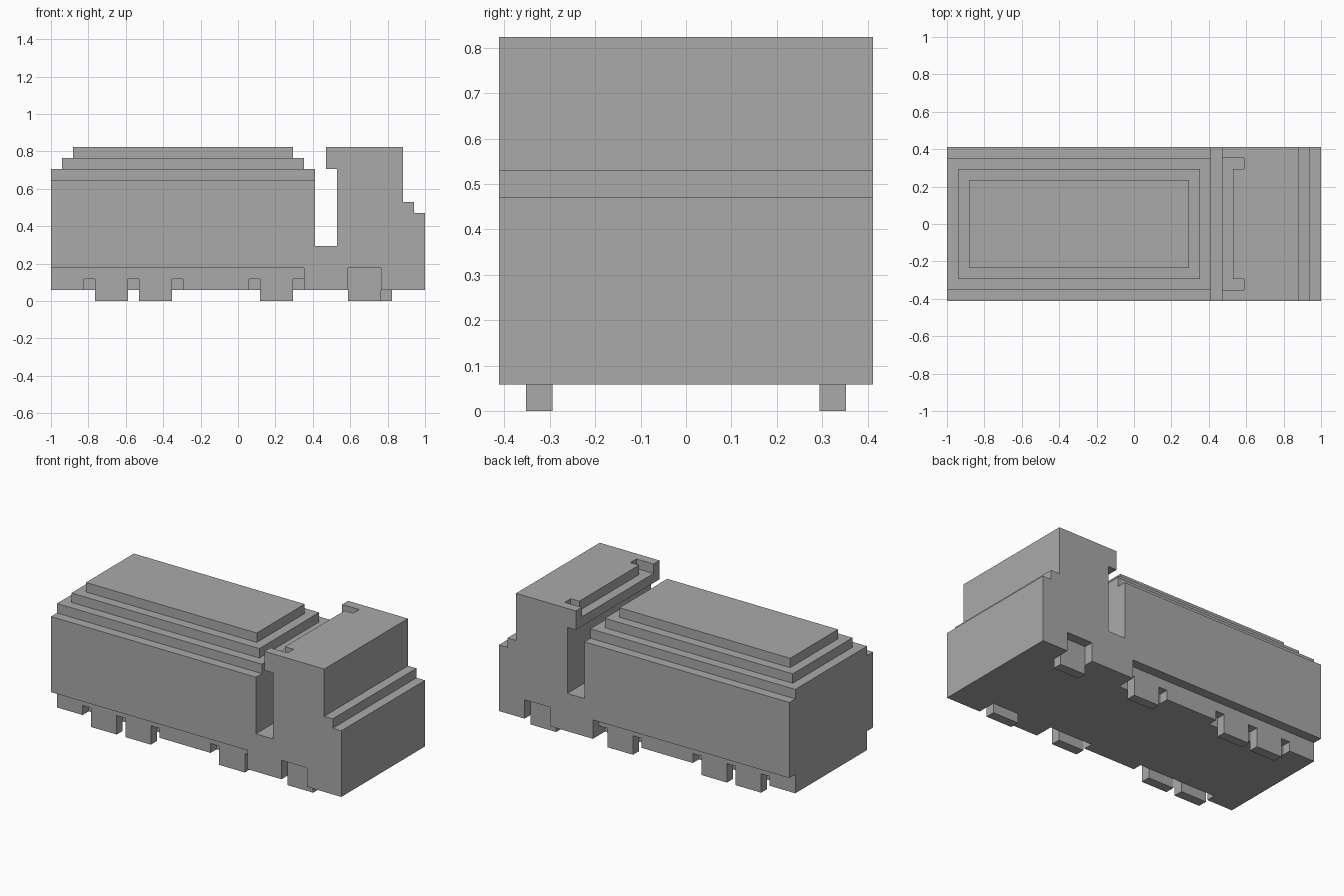
import bpy, bmesh
from mathutils import Vector

U = 1 / 17  # one block of the grid the truck is built on

cube = bpy.data.objects.get("Cube")
if cube:
    bpy.data.objects.remove(cube, do_unlink=True)

grey = bpy.data.materials.new("plain grey")
grey.use_nodes = True
colour = (0.4, 0.4, 0.4, 1)
grey.diffuse_color = colour
grey.node_tree.nodes["Principled BSDF"].inputs["Base Color"].default_value = colour


def extrude(name, profile, y0, y1):
    """Push a side profile (x, z in blocks) from y0 to y1."""
    bm = bmesh.new()
    face = bm.faces.new([bm.verts.new((x * U, y0 * U, z * U)) for x, z in profile])
    ext = bmesh.ops.extrude_face_region(bm, geom=[face])
    moved = [v for v in ext["geom"] if isinstance(v, bmesh.types.BMVert)]
    bmesh.ops.translate(bm, verts=moved, vec=Vector((0, (y1 - y0) * U, 0)))
    bmesh.ops.recalc_face_normals(bm, faces=bm.faces)
    mesh = bpy.data.meshes.new(name)
    bm.to_mesh(mesh)
    bm.free()
    mesh.materials.append(grey)
    obj = bpy.data.objects.new(name, mesh)
    bpy.context.collection.objects.link(obj)
    return obj


def box(name, x0, x1, y0, y1, z0, z1):
    return extrude(name, [(x0, z0), (x1, z0), (x1, z1), (x0, z1)], y0, y1)


def carve(obj, cutters):
    """Subtract the cutters from obj, then throw them away."""
    for cutter in cutters:
        cutter.hide_render = True
        mod = obj.modifiers.new("carve", 'BOOLEAN')
        mod.operation = 'DIFFERENCE'
        mod.solver = 'EXACT'
        mod.object = cutter
    graph = bpy.context.evaluated_depsgraph_get()
    mesh = bpy.data.meshes.new_from_object(obj.evaluated_get(graph))
    obj.modifiers.clear()
    obj.data = mesh
    for cutter in cutters:
        bpy.data.objects.remove(cutter, do_unlink=True)


def both_sides(near, far):
    """Mirrored y ranges, front side first."""
    return [(-far, -near), (near, far)]


# Cargo body with its stepped roof
box("cargo_body", -17, 7, -7, 7, 3, 11)
box("roof_step_lower", -17, 7, -6, 6, 11, 12)
box("roof_step_middle", -16, 6, -5, 5, 12, 13)
box("roof_step_upper", -15, 5, -4, 4, 13, 14)

# Chassis, inset under the cargo, with gaps beside the wheels
chassis = box("chassis", -17, 6, -6, 6, 1, 3)
carve(chassis, [box("gap", x, x + 1 + (x == 5), y0, y1, 0, 2)
                for x in (-14, -10, -6, 1, 5)
                for y0, y1 in ((-8, -5), (5, 8))])

# Cab with stepped nose, rear roof lip and the slot behind it
cab = extrude("cab", [(6, 1), (17, 1), (17, 8), (16, 8), (16, 9), (15, 9), (15, 14),
                      (8, 14), (8, 12), (9, 12), (9, 5), (7, 5), (7, 3), (6, 3)], -7, 7)
cutters = [box("roof_ledge", 7, 9, -6, 6, 13, 15)]
cutters += [box("roof_notch", 7, 10, y0, y1, 13, 15) for y0, y1 in both_sides(5, 6)]
# Wheel arches sit one block further forward on the back side
front_axle = (10, 11)
cutters += [box("wheel_arch", x, x + 3, y0, y1, 0, 3)
            for x, (y0, y1) in zip(front_axle, both_sides(6, 8))]
carve(cab, cutters)

# Wheels
for side, (y0, y1), cab_x in zip(("front", "back"), both_sides(5, 6), front_axle):
    for i, x in enumerate((-13, -9, 2, cab_x)):
        box(f"{side}_wheel_{i + 1}", x, x + 3, y0, y1, 0, 1)
